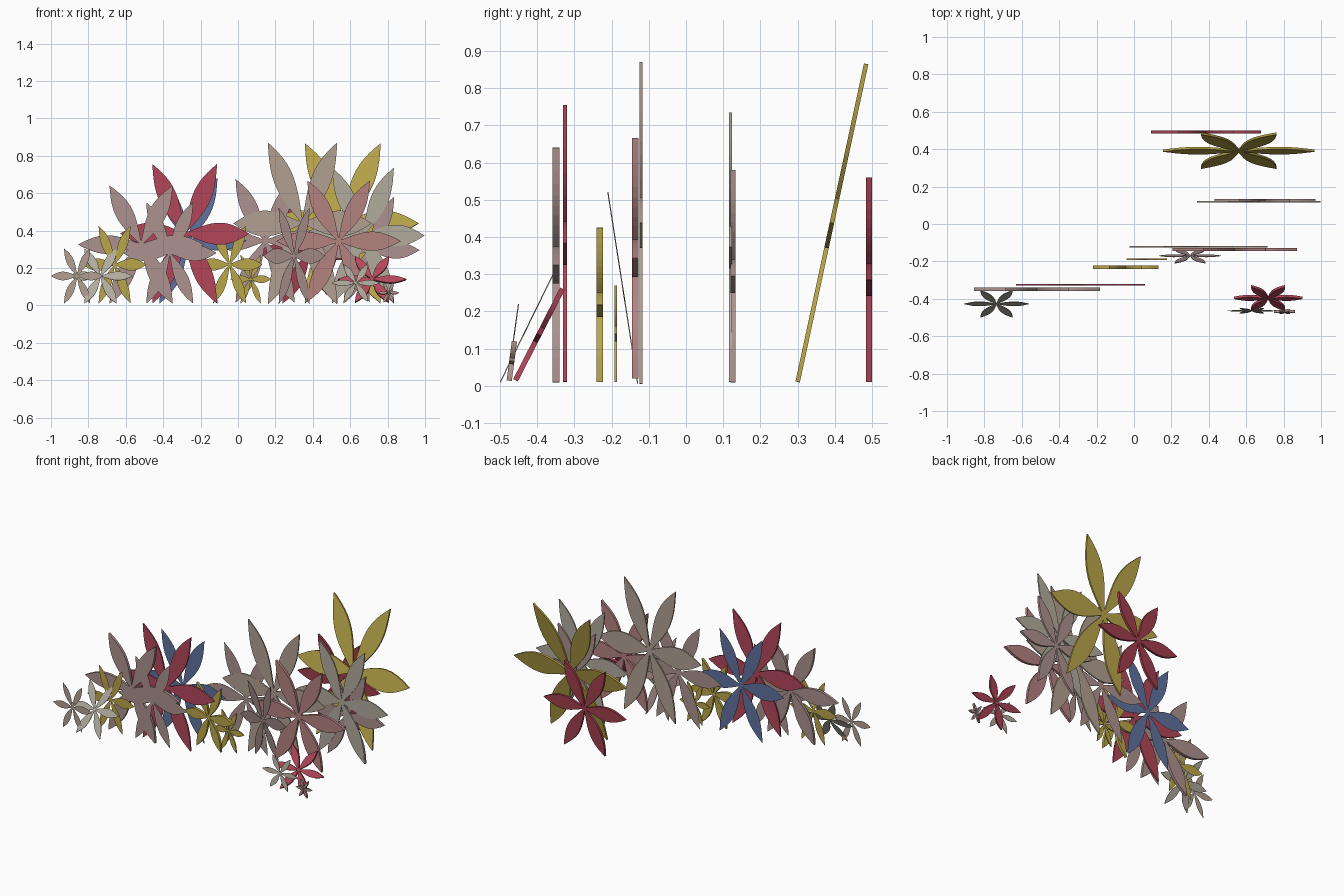
import bpy
from math import sin, cos, pi, atan2, hypot

if "Cube" in bpy.data.objects:
    bpy.data.objects.remove(bpy.data.objects["Cube"])


def linear(c):
    return tuple((v / 255 / 12.92) if v < 11 else ((v / 255 + 0.055) / 1.055) ** 2.4 for v in c) + (1,)


COLOURS = {
    'yellow': (186, 166, 74), 'red': (178, 70, 90), 'dark_red': (160, 62, 76),
    'blue': (96, 114, 158), 'rose': (180, 130, 128), 'mauve': (172, 146, 142),
    'tan': (178, 160, 146), 'grey': (178, 172, 158),
}
MATS = {}
for name, rgb in COLOURS.items():
    MATS[name] = bpy.data.materials.new(name)
    MATS[name].diffuse_color = linear(rgb)

STEPS = 12


def flower(name, colour, x, y, z, half_x, half_z, thick=0.0, lean=0.0):
    """Six pointed petals in an upright plane; lean = y shift of the top tips."""
    tall = hypot(half_z, lean)
    sz = tall / sin(pi / 3)
    verts, faces = [], []

    def put(t, w, a, dy):
        verts.append(((t * cos(a) - w * sin(a)) * half_x, dy, (t * sin(a) + w * cos(a)) * sz))

    sides = (-thick / 2, thick / 2) if thick else (0.0,)
    for k in range(6):
        a = k * pi / 3
        start = len(verts)
        for dy in sides:
            for i in range(STEPS + 1):
                t = i / STEPS
                w = 0.131 * max(sin(pi * t ** 1.15), 0) + 0.012 * (1 - t) + 0.001
                put(t, w, a, dy)
                put(t, -w, a, dy)
        n = 2 * (STEPS + 1)
        for i in range(STEPS):
            p = start + 2 * i
            faces.append((p, p + 1, p + 3, p + 2))
            if thick:
                q = p + n
                faces.append((q, q + 2, q + 3, q + 1))
                faces.append((p, p + 2, q + 2, q))
                faces.append((p + 1, q + 1, q + 3, p + 3))
        if thick:
            e = start + n - 2
            faces.append((e, e + 1, e + n + 1, e + n))
    me = bpy.data.meshes.new(name)
    me.from_pydata(verts, [], faces)
    me.update()
    me.materials.append(MATS[colour])
    ob = bpy.data.objects.new(name, me)
    ob.location = (x, y, z)
    ob.rotation_euler = (-atan2(lean, half_z), 0, 0)
    bpy.context.collection.objects.link(ob)


# back group
flower('back_dark_red_flower', 'dark_red', 0.385, 0.492, 0.285, 0.295, 0.275, 0.016)
flower('large_yellow_flower', 'yellow', 0.56, 0.392, 0.438, 0.405, 0.427, 0.012, 0.092)
flower('right_grey_flower', 'grey', 0.668, 0.12, 0.373, 0.33, 0.362, 0.008)
flower('right_mauve_flower', 'mauve', 0.70, 0.126, 0.295, 0.27, 0.285, 0.014)

# middle group
flower('tall_tan_flower', 'tan', 0.345, -0.121, 0.438, 0.37, 0.432, 0.009)
flower('middle_mauve_flower', 'mauve', 0.145, -0.125, 0.345, 0.315, 0.33)
flower('rose_flower', 'rose', 0.538, -0.136, 0.343, 0.333, 0.323, 0.017)
flower('leaning_mauve_flower', 'mauve', 0.30, -0.17, 0.264, 0.165, 0.257, 0.003, -0.04)
flower('small_yellow_flower', 'yellow', 0.068, -0.189, 0.14, 0.108, 0.13, 0.007)
flower('middle_yellow_flower', 'yellow', -0.045, -0.232, 0.218, 0.175, 0.207, 0.018)

# left group
flower('blue_flower', 'blue', -0.265, -0.19, 0.345, 0.31, 0.335)
flower('left_red_flower', 'red', -0.285, -0.325, 0.383, 0.345, 0.372, 0.01)
flower('left_mauve_flower', 'mauve', -0.518, -0.349, 0.325, 0.337, 0.315, 0.018)
flower('inner_mauve_flower', 'mauve', -0.365, -0.36, 0.28, 0.25, 0.27)
flower('left_yellow_flower', 'yellow', -0.66, -0.37, 0.218, 0.17, 0.207)
flower('leaning_grey_flower', 'grey', -0.735, -0.427, 0.157, 0.173, 0.147, 0.003, 0.072)
flower('far_left_tan_flower', 'tan', -0.86, -0.48, 0.157, 0.14, 0.147)

# front right group
flower('front_red_flower', 'red', 0.717, -0.395, 0.138, 0.183, 0.123, 0.014, 0.063)
flower('front_grey_flower', 'grey', 0.63, -0.464, 0.12, 0.13, 0.1, 0.003, 0.014)
flower('tiny_mauve_flower', 'mauve', 0.805, -0.468, 0.067, 0.056, 0.053, 0.014, 0.007)

for m in bpy.data.materials:
    if m.users and not m.is_grease_pencil:
        m.use_nodes = True
        m.node_tree.nodes["Principled BSDF"].inputs["Base Color"].default_value = m.diffuse_color
